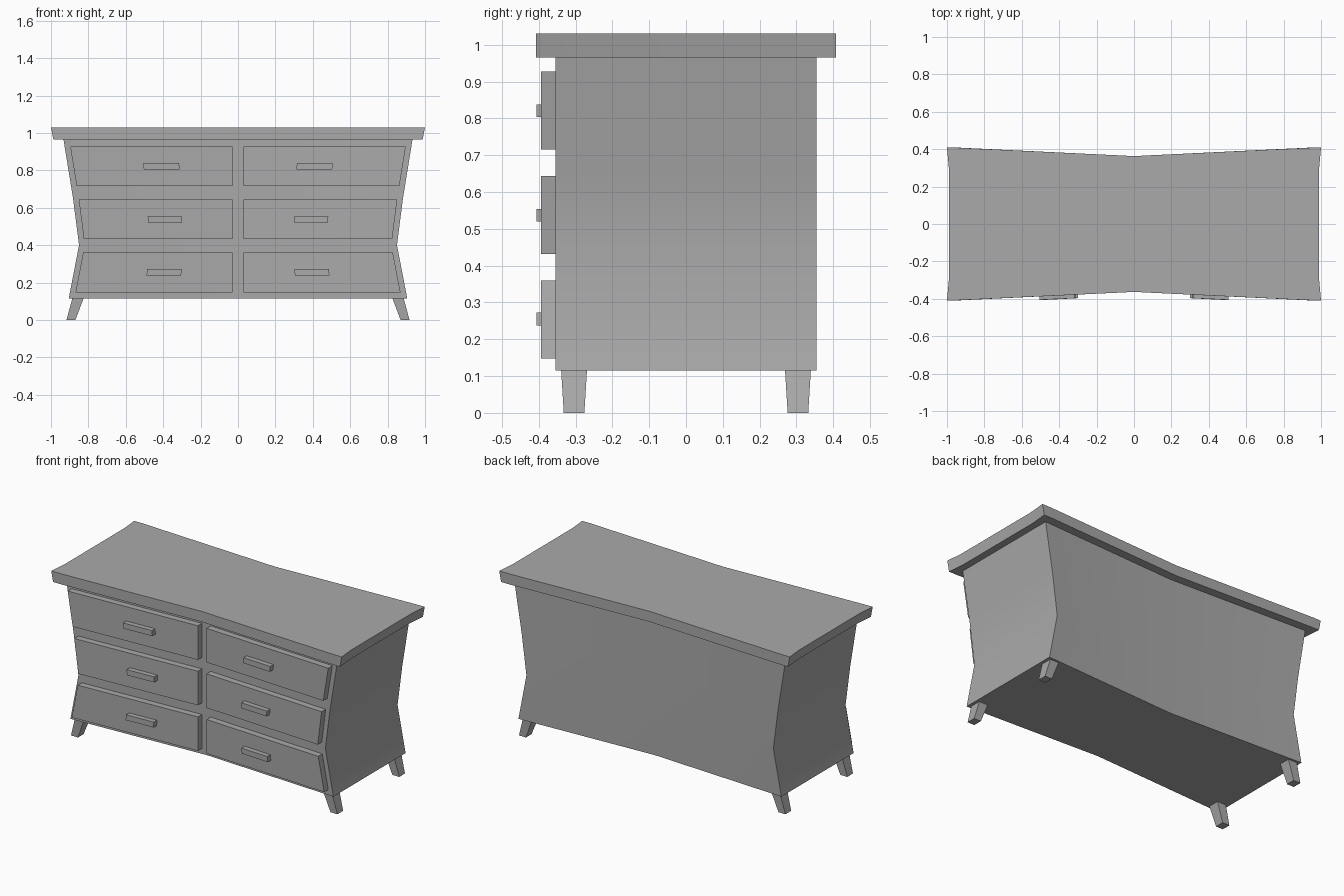
import bpy
import bmesh
from math import radians

if "Cube" in bpy.data.objects:
    bpy.data.objects.remove(bpy.data.objects["Cube"], do_unlink=True)

grey = bpy.data.materials.new("plain grey")
grey.use_nodes = True
grey.diffuse_color = (0.4, 0.4, 0.4, 1)
grey.node_tree.nodes["Principled BSDF"].inputs["Base Color"].default_value = (0.4, 0.4, 0.4, 1)

# Half width of the waisted cabinet by height
PROFILE = [(0.115, 0.905), (0.40, 0.85), (0.65, 0.882), (0.965, 0.933), (1.03, 0.945)]
BOW = 0.045
HALF_DEPTH = 0.31


def half_width(z):
    for (z0, w0), (z1, w1) in zip(PROFILE, PROFILE[1:]):
        if z <= z1:
            break
    return w0 + (w1 - w0) * (z - z0) / (z1 - z0)


def bow(u):
    return BOW * min(abs(u), 1)


def bent_box(name, x, y, z, bend, cuts=()):
    """Box between three ranges, sliced by (axis, position) cuts, then bent."""
    bm = bmesh.new()
    bmesh.ops.create_cube(bm, size=1)
    for v in bm.verts:
        v.co = [lo + (hi - lo) * (c + 0.5) for c, (lo, hi) in zip(v.co, (x, y, z))]
    for axis, pos in cuts:
        point, normal = [0, 0, 0], [0, 0, 0]
        point[axis], normal[axis] = pos, 1
        bmesh.ops.bisect_plane(bm, geom=bm.verts[:] + bm.edges[:] + bm.faces[:],
                               plane_co=point, plane_no=normal)
    for v in bm.verts:
        v.co = bend(*v.co)
    bmesh.ops.recalc_face_normals(bm, faces=bm.faces[:])
    mesh = bpy.data.meshes.new(name)
    bm.to_mesh(mesh)
    bm.free()
    mesh.materials.append(grey)
    obj = bpy.data.objects.new(name, mesh)
    bpy.context.collection.objects.link(obj)
    bpy.ops.object.select_all(action='DESELECT')
    obj.select_set(True)
    bpy.context.view_layer.objects.active = obj
    bpy.ops.object.shade_smooth_by_angle(angle=radians(30))
    return obj


# Cabinet: waisted sides, front and back bowed inwards
def bend_cabinet(u, v, z):
    return u * half_width(z), v * (HALF_DEPTH + bow(u)), z


bent_box("cabinet", (-1, 1), (-1, 1), (0.115, 0.97), bend_cabinet,
         [(0, 0), (2, 0.40), (2, 0.65)])


# Top slab with slightly hollow ends
def bend_top(u, v, z):
    x = u * half_width(z)
    if abs(u) > 1 and abs(v) < 0.9:
        x *= 0.99
    return x, v * (0.363 + bow(u)), z


bent_box("top_slab", (-1.058, 1.058), (-1, 1), (0.965, 1.03), bend_top,
         [(0, 0), (0, -1), (0, 1), (1, -0.73), (1, 0.73)])


# Drawers and handles follow the front
for side, label in ((1, "left"), (-1, "right")):
    def bend_drawer(t, d, z):
        x = 0.03 + t * (half_width(z) - 0.03 - 0.03)
        return side * x, -(HALF_DEPTH + bow(x / half_width(z)) + d), z

    def bend_handle(u, d, z):
        return side * u * half_width(z), -(HALF_DEPTH + bow(u) + d), z

    for row, z0, grip in (("lower", 0.148, 0.238), ("middle", 0.432, 0.52), ("upper", 0.715, 0.804)):
        bent_box(f"{row}_{label}_drawer", (0, 1), (-0.01, 0.04), (z0, z0 + 0.212), bend_drawer)
        bent_box(f"{row}_{label}_handle", (0.345, 0.555), (0.035, 0.071),
                 (grip, grip + 0.034), bend_handle)

    # Splayed, tapered legs
    for end, place in ((-1, "front"), (1, "back")):
        def bend_leg(a, b, z):
            t = z / 0.115
            x = 0.893 - 0.037 * t + a * (0.024 + 0.006 * t)
            return side * x, end * (0.304 + b * (0.028 + 0.007 * t)), z

        bent_box(f"{place}_{label}_leg", (-1, 1), (-1, 1), (0, 0.13), bend_leg)
